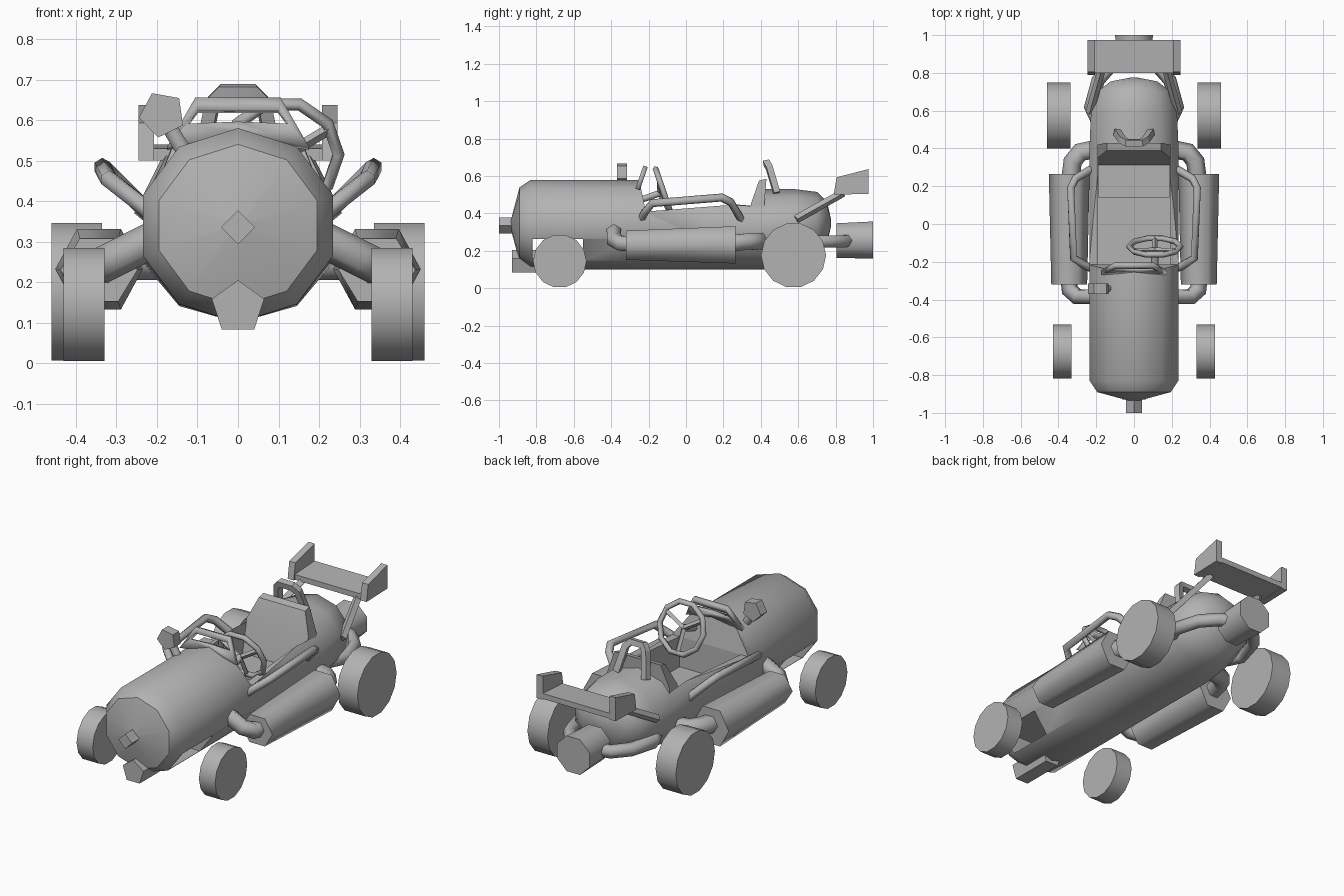
import bpy, bmesh, math
from mathutils import Vector, Matrix

if "Cube" in bpy.data.objects:
    bpy.data.objects.remove(bpy.data.objects["Cube"], do_unlink=True)

GREY = (0.45, 0.45, 0.45, 1)
paint = bpy.data.materials.new("plain_grey")
paint.use_nodes = True
paint.diffuse_color = GREY
paint.node_tree.nodes["Principled BSDF"].inputs["Base Color"].default_value = GREY
SIDES = (("left", 1), ("right", -1))


def activate(ob):
    bpy.ops.object.select_all(action='DESELECT')
    ob.select_set(True)
    bpy.context.view_layer.objects.active = ob


def finish(ob, angle=40):
    activate(ob)
    ob.data.materials.clear()
    ob.data.materials.append(paint)
    bpy.ops.object.shade_smooth_by_angle(angle=math.radians(angle))
    return ob


def from_bmesh(name, bm, angle=40):
    bmesh.ops.recalc_face_normals(bm, faces=bm.faces)
    mesh = bpy.data.meshes.new(name)
    bm.to_mesh(mesh)
    bm.free()
    ob = bpy.data.objects.new(name, mesh)
    bpy.context.collection.objects.link(ob)
    return finish(ob, angle)


def loft(name, rings, n, x=0, phase=90, angle=40):
    """Skin along y; each ring is (y, half width, top z, bottom z)."""
    bm = bmesh.new()
    loops = []
    for y, w, top, bottom in rings:
        mid, h = (top + bottom) / 2, (top - bottom) / 2
        turns = [math.radians(phase) + math.tau * i / n for i in range(n)]
        loops.append([bm.verts.new((x + w * math.cos(t), y, mid + h * math.sin(t))) for t in turns])
    for a, b in zip(loops, loops[1:]):
        for i in range(n):
            j = (i + 1) % n
            bm.faces.new((a[i], a[j], b[j], b[i]))
    bm.faces.new(loops[0])
    bm.faces.new(loops[-1])
    return from_bmesh(name, bm, angle)


def slab(name, side, x0, x1, taper=None):
    """Side outline of (y, z) points, extruded from x0 to x1."""
    bm = bmesh.new()
    face = bm.faces.new([bm.verts.new((x0, y, z)) for y, z in side])
    made = bmesh.ops.extrude_face_region(bm, geom=[face])["geom"]
    bmesh.ops.translate(bm, vec=(x1 - x0, 0, 0), verts=[v for v in made if isinstance(v, bmesh.types.BMVert)])
    if taper:
        for v in bm.verts:
            if v.co.z > 0.5:
                v.co.x *= taper
    return from_bmesh(name, bm, 20)


def tube(name, points, radius, res=1, angle=65):
    curve = bpy.data.curves.new(name, 'CURVE')
    curve.dimensions = '3D'
    curve.bevel_depth = radius
    curve.bevel_resolution = res
    curve.use_fill_caps = True
    spline = curve.splines.new('POLY')
    spline.points.add(len(points) - 1)
    for p, co in zip(spline.points, points):
        p.co = (*co, 1)
    ob = bpy.data.objects.new(name, curve)
    bpy.context.collection.objects.link(ob)
    activate(ob)
    bpy.ops.object.convert(target='MESH')
    return finish(bpy.context.object, angle)


def cut(ob, cutter):
    cutter.hide_render = True
    mod = ob.modifiers.new("cut", 'BOOLEAN')
    mod.operation = 'DIFFERENCE'
    mod.solver = 'EXACT'
    mod.object = cutter
    activate(ob)
    bpy.ops.object.modifier_apply(modifier=mod.name)
    bpy.data.objects.remove(cutter, do_unlink=True)


# Barrel body with cockpit and front wheel openings
body = loft("body", [
    (-.94, .01, .35, .33), (-.89, .205, .54, .14), (-.83, .247, .58, .10),
    (-.25, .247, .58, .10), (.1, .247, .56, .10), (.42, .247, .53, .10),
    (.58, .24, .53, .12), (.7, .205, .515, .16), (.755, .13, .46, .24), (.775, .02, .37, .33)], 10)
cut(body, slab("sill_cutter", [(-.25, .7), (-.25, .58), (-.215, .41), (.36, .455), (.4, .7)], -.4, .4))
cut(body, slab("cockpit_cutter", [(-.215, .7), (-.215, .24), (.38, .24), (.38, .7)], -.19, .19))
cut(body, slab("wheel_opening_cutter", [(-.82, .15), (-.55, .15), (-.55, .262), (-.82, .262)], -.4, .4))
finish(body)

# Nose fittings
loft("nose_stub", [(-1, .042, .378, .294), (-.9, .042, .378, .294)], 4)
loft("chin_pipe", [(-.93, .068, .205, .07), (-.68, .068, .205, .07)], 5)

# Wheels
for end, y, x, width, r in (("front", -.675, .38, .1, .143), ("rear", .575, .398, .125, .174)):
    for side, s in SIDES:
        bpy.ops.mesh.primitive_cylinder_add(vertices=14, radius=r, depth=width, location=(s * x, y, r + .002),
                                            rotation=(0, math.pi / 2, 0))
        wheel = bpy.context.object
        wheel.name = f"{end}_{side}_wheel"
        finish(wheel)

# Side pods, pipes, sill rails and wing supports
for side, s in SIDES:
    def path(*pts):
        return [(s * px, py, pz) for px, py, pz in pts]
    loft(f"{side}_side_pod", [(-.32, .095, .32, .14), (.265, .108, .347, .117)], 6, x=s * .343, phase=0, angle=65)
    tube(f"{side}_front_pipe", path((.345, -.29, .235), (.34, -.35, .24), (.3, -.385, .26), (.18, -.385, .32)), .045)
    tube(f"{side}_rear_pipe", path((.335, .24, .24), (.325, .33, .25), (.285, .38, .25), (.18, .4, .25)), .05)
    tube(f"{side}_tail_pipe", path((.19, .54, .25), (.23, .62, .25), (.19, .76, .25), (.12, .84, .25), (.02, .88, .26)),
         .036)
    tube(f"{side}_sill_rail", path((.2, -.24, .36), (.25, -.225, .4), (.32, -.18, .455), (.335, .19, .485),
                                   (.31, .24, .46), (.21, .3, .36)), .022)
    tube(f"{side}_wing_strut", path((.235, .59, .37), (.165, .84, .51)), .022, res=0, angle=20)
    slab(f"{side}_wing_end_plate", [(.79, .5), (.975, .505), (.975, .637), (.805, .593)], s * .207, s * .245)

# Wing and tail canister
slab("wing_plank", [(.8, .5), (.975, .51), (.975, .54), (.8, .53)], -.21, .21)
loft("tail_canister", [(.805, .1, .355, .155), (1, .108, .365, .15)], 8, phase=22.5, angle=50)

# Seat and roll hoop
slab("seat_base", [(.14, .23), (.14, .28), (.38, .28), (.38, .23)], -.189, .189)
slab("seat_back", [(.31, .27), (.35, .46), (.39, .575), (.43, .585), (.42, .46), (.42, .27)], -.192, .192, taper=.75)
tube("roll_hoop", [(-.09, .485, .51), (-.062, .445, .645), (-.038, .43, .67),
                   (.038, .43, .67), (.062, .445, .645), (.09, .485, .51)], .024, res=0, angle=20)

# Windscreen frame: a raked ring with a slot
bm = bmesh.new()
outline = [(-.175, .53), (-.105, .652), (.105, .652), (.175, .53), (0, .565)]
slot = [(-.125, .587), (-.098, .622), (.098, .622), (.125, .587), (0, .592)]
loops = [[bm.verts.new((x, -.25 + .35 * (z - .555), z)) for x, z in pts] for pts in (outline, slot)]
for i in range(5):
    j = (i + 1) % 5
    bm.faces.new((loops[0][i], loops[0][j], loops[1][j], loops[1][i]))
frame = from_bmesh("windscreen_frame", bm, 20)
thick = frame.modifiers.new("thickness", 'SOLIDIFY')
thick.thickness = .025
thick.offset = 0

# Steering wheel, spokes and column
tilt = Matrix.Translation((.11, -.12, .515)) @ Matrix.Rotation(math.radians(109), 4, 'X')
bpy.ops.mesh.primitive_torus_add(major_segments=10, minor_segments=5, major_radius=.137, minor_radius=.016)
rim = bpy.context.object
rim.name = "steering_rim"
rim.matrix_world = tilt
finish(rim, 80)
hub = tilt @ Vector((0, 0, .02))
for i in range(3):
    a = math.radians(-90 + 120 * i)
    tube(f"steering_spoke_{i + 1}", [hub, tilt @ Vector((.135 * math.cos(a), .135 * math.sin(a), 0))], .014, res=0)
tube("steering_column", [hub, tilt @ Vector((0, 0, .18))], .02)

# Lamp on a stalk, one side only
loft("lamp", [(-.37, .058, .672, .556), (-.315, .058, .672, .556)], 5, x=-.187, phase=-100)
tube("lamp_stalk", [(-.18, -.342, .6), (-.12, -.342, .5)], .022)
